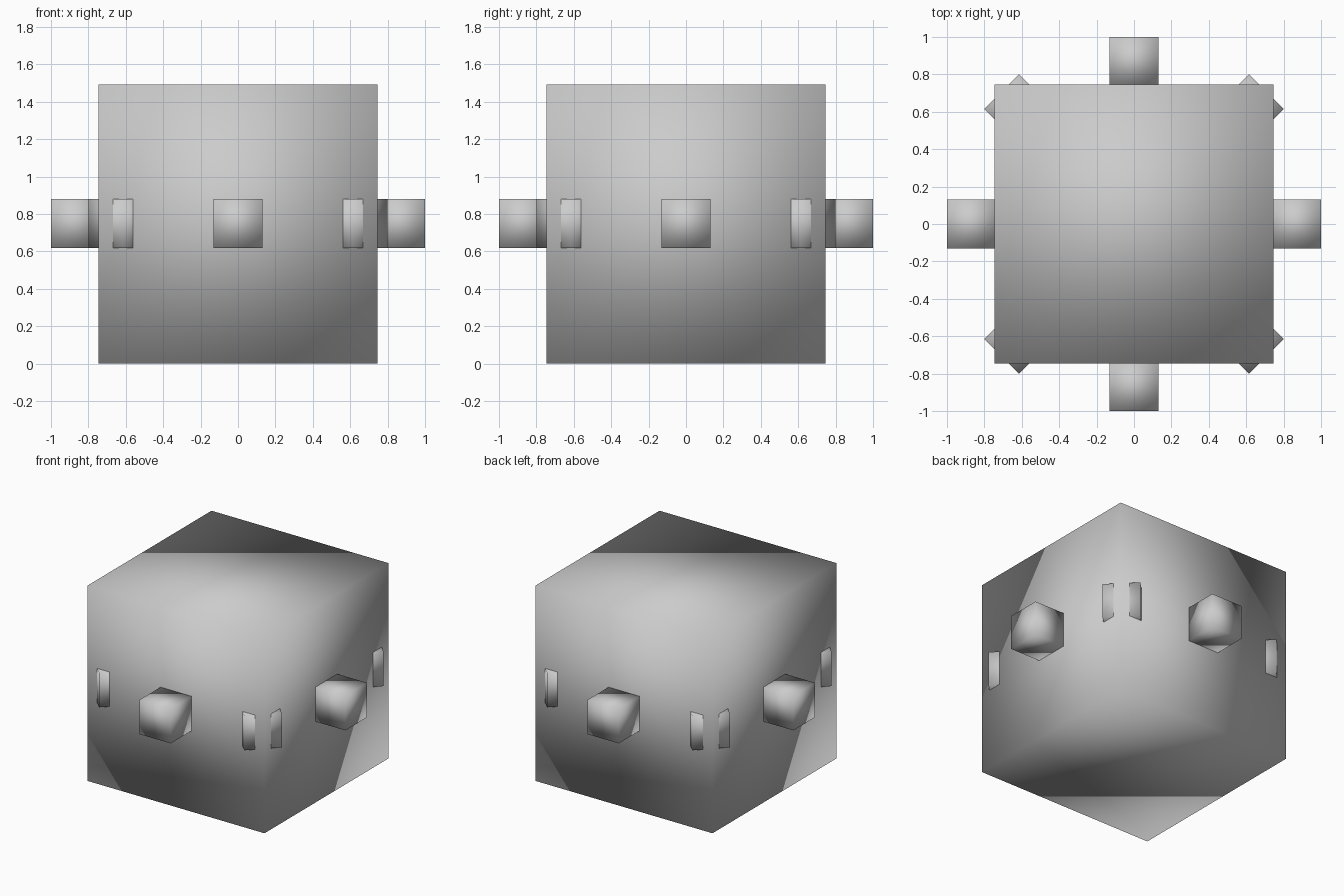
import bpy
from math import cos, sin, pi

if "Cube" in bpy.data.objects:
    bpy.data.objects.remove(bpy.data.objects["Cube"])


def smooth_cube(name, size, location, turn=0.0):
    bpy.ops.mesh.primitive_cube_add(size=size, location=location, rotation=(0, 0, turn))
    obj = bpy.context.object
    obj.name = name
    # fully smooth shading across the cube's shared corners
    for face in obj.data.polygons:
        face.use_smooth = True
    return obj


BODY = 1.494
STUD = 0.263
RING = 1.0 - STUD / 2

# large central block
smooth_cube("body", BODY, (0, 0, BODY / 2))

# ring of eight studs around the middle, each turned to face outward
for i in range(8):
    a = i * pi / 4
    smooth_cube(f"stud_{i + 1}", STUD, (RING * cos(a), RING * sin(a), BODY / 2 + 0.003), a)
